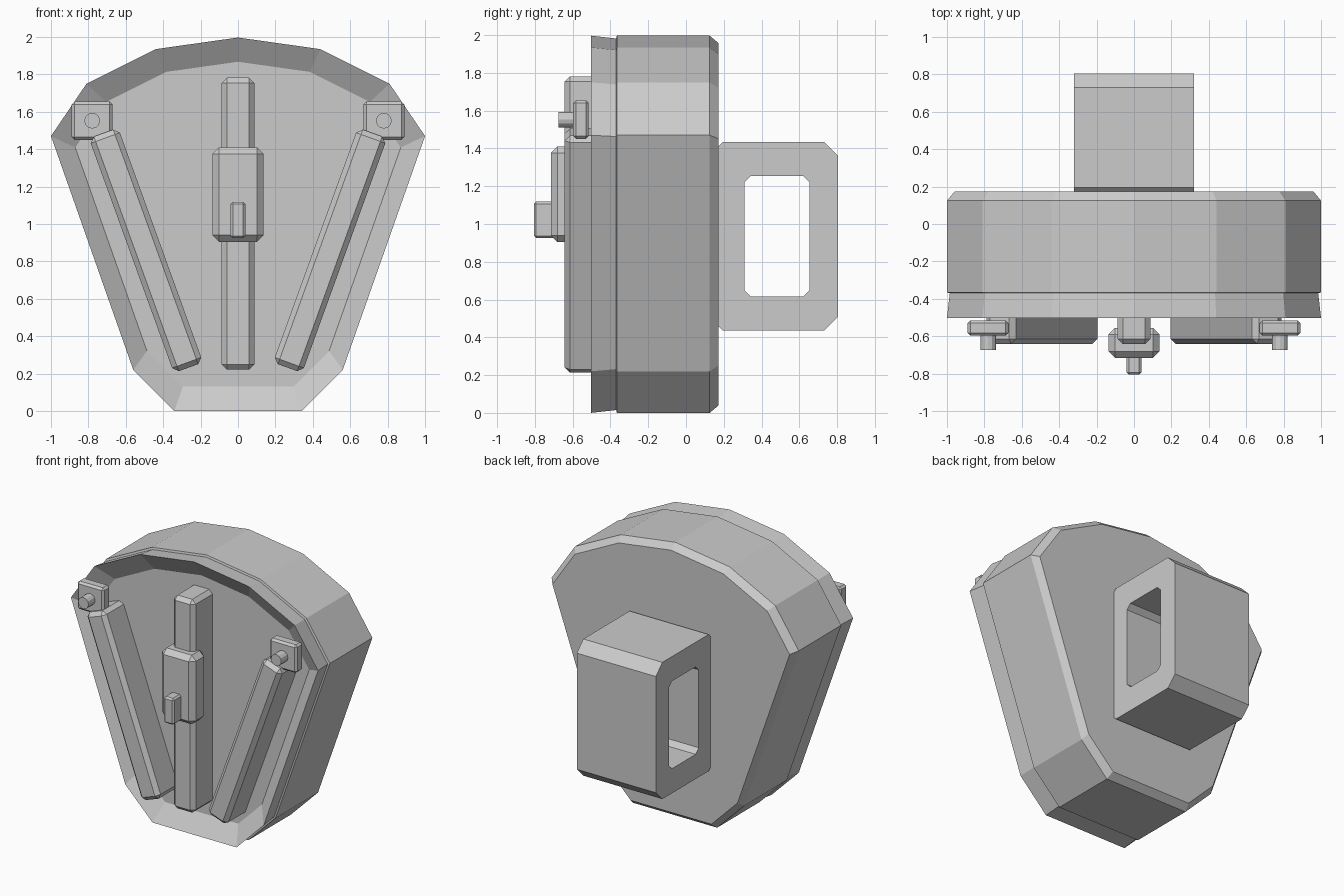
import bpy, bmesh, math
from mathutils import Matrix, Vector

if "Cube" in bpy.data.objects:
    bpy.data.objects.remove(bpy.data.objects["Cube"])


def finish(name, bm):
    bmesh.ops.recalc_face_normals(bm, faces=bm.faces)
    me = bpy.data.meshes.new(name)
    bm.to_mesh(me)
    bm.free()
    ob = bpy.data.objects.new(name, me)
    bpy.context.collection.objects.link(ob)
    return ob


def bridge(bm, a, b):
    n = len(a)
    for i in range(n):
        j = (i + 1) % n
        bm.faces.new((a[i], a[j], b[j], b[i]))


def block(name, x, y, z, bevel, tilt=0.0):
    """Chamfered box from (min, max) ranges, tilted about the y axis."""
    lo, hi = Vector((x[0], y[0], z[0])), Vector((x[1], y[1], z[1]))
    bm = bmesh.new()
    bmesh.ops.create_cube(bm, size=1, matrix=Matrix.Diagonal((*(hi - lo), 1)))
    bmesh.ops.bevel(bm, geom=list(bm.edges), offset=bevel, segments=1,
                    profile=0.5, affect='EDGES')
    bm.transform(Matrix.Translation((lo + hi) / 2) @ Matrix.Rotation(tilt, 4, 'Y'))
    return finish(name, bm)


def chamfered_rect(y0, y1, z0, z1, c):
    return [(y0 + c, z0), (y1 - c, z0), (y1, z0 + c), (y1, z1 - c),
            (y1 - c, z1), (y0 + c, z1), (y0, z1 - c), (y0, z0 + c)]


# Housing: fan-shaped outline lofted back to front, with flared rim and sunken panel
half = [(0.34, 0.0), (0.56, 0.22), (1.0, 1.47), (0.81, 1.75), (0.44, 1.935)]
outline = half + [(0, 1.997)] + [(-x, z) for x, z in reversed(half)]
sections = [(0.173, 0.96), (0.125, 1), (-0.366, 1), (-0.37, 0.985),
            (-0.503, 1), (-0.42, 0.87)]
bm = bmesh.new()
loops = [[bm.verts.new((x * s, y, 1 + (z - 1) * s)) for x, z in outline]
         for y, s in sections]
for a, b in zip(loops, loops[1:]):
    bridge(bm, a, b)
bm.faces.new(loops[0])
bm.faces.new(loops[-1])
finish("housing", bm)

# Back handle: chamfered block with a window through it from side to side
bm = bmesh.new()
rings = []
for x in (-0.32, 0.32):
    for prof in (chamfered_rect(0.12, 0.805, 0.435, 1.435, 0.075),
                 chamfered_rect(0.31, 0.655, 0.615, 1.255, 0.035)):
        rings.append([bm.verts.new((x, y, z)) for y, z in prof])
for a, b in ((0, 1), (1, 3), (3, 2), (2, 0)):
    bridge(bm, rings[a], rings[b])
finish("back_handle", bm)

# Centre rail with slider and knob
block("centre_rail", (-0.088, 0.088), (-0.642, -0.38), (0.222, 1.782), 0.028)
block("slider", (-0.137, 0.137), (-0.716, -0.555), (0.905, 1.41), 0.035)
block("slider_knob", (-0.04, 0.04), (-0.805, -0.66), (0.925, 1.118), 0.012)

# Slanted bars, corner clamps and pins on both sides
for side, s in (("left", -1), ("right", 1)):
    cx, cz = s * 0.492, 0.859
    block(side + "_bar", (cx - 0.083, cx + 0.083), (-0.642, -0.38),
          (cz - 0.667, cz + 0.667), 0.028, s * math.radians(19.9))
    cx = s * 0.78
    block(side + "_clamp", (cx - 0.109, cx + 0.109), (-0.597, -0.515),
          (1.45, 1.655), 0.015)
    bm = bmesh.new()
    bmesh.ops.create_cone(bm, cap_ends=True, segments=12, radius1=0.042,
                          radius2=0.042, depth=0.12)
    bm.transform(Matrix.Translation((cx, -0.614, 1.552))
                 @ Matrix.Rotation(math.pi / 2, 4, 'X'))
    finish(side + "_pin", bm)
